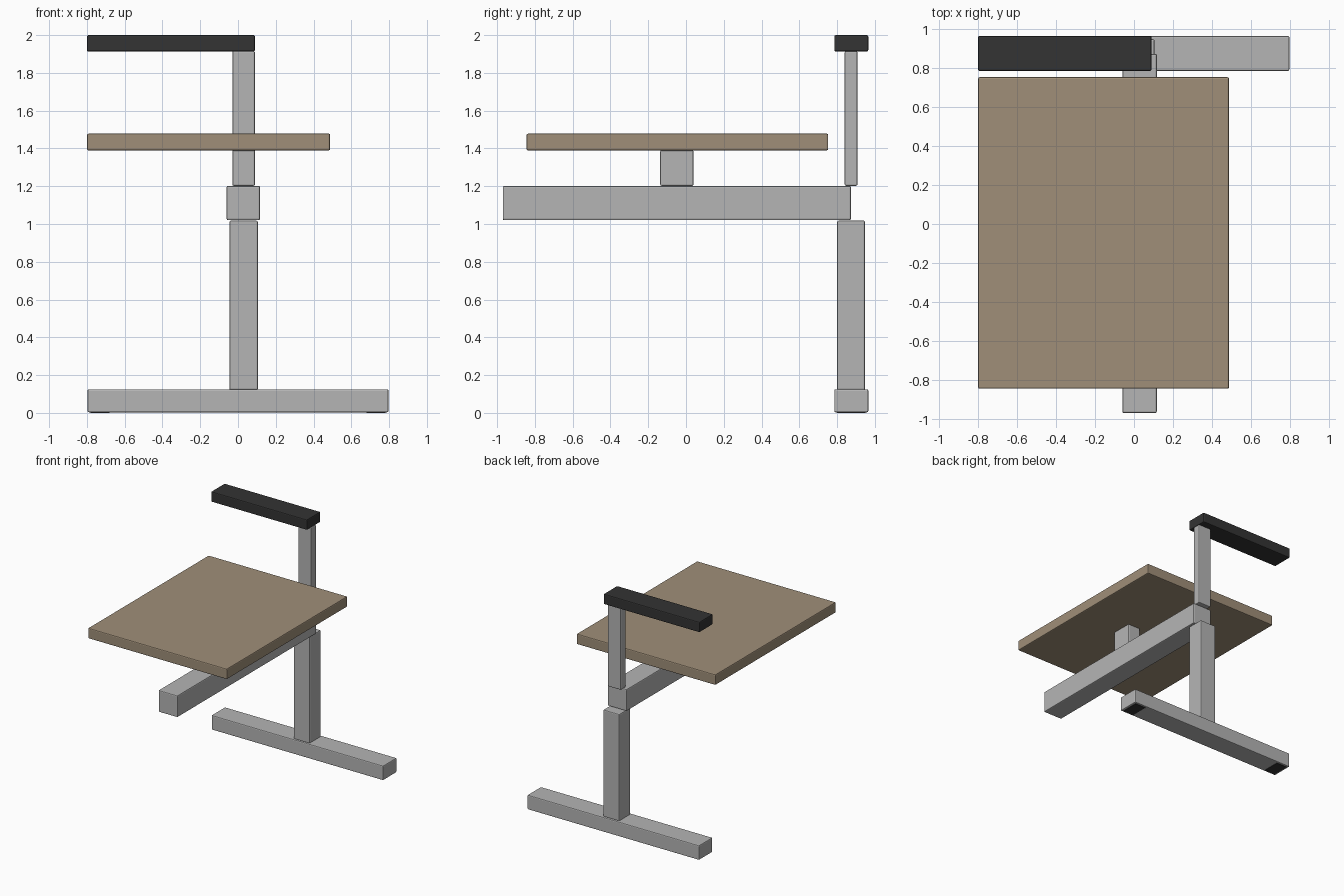
import bpy

if "Cube" in bpy.data.objects:
    bpy.data.objects.remove(bpy.data.objects["Cube"])


def material(name, color):
    m = bpy.data.materials.new(name)
    m.diffuse_color = (*color, 1.0)
    m.use_nodes = True
    m.node_tree.nodes["Principled BSDF"].inputs["Base Color"].default_value = m.diffuse_color
    return m


GREY = material("grey metal", (0.46, 0.46, 0.46))
WOOD = material("tan board", (0.35, 0.275, 0.19))
BLACK = material("black rubber", (0.033, 0.033, 0.033))


def box(name, x, y, z, mat, bevel=0.008):
    """Box between the given (min, max) ranges with softened edges."""
    lo, hi = zip(x, y, z)
    bpy.ops.mesh.primitive_cube_add(
        size=1, location=[(a + b) / 2 for a, b in zip(lo, hi)])
    ob = bpy.context.object
    ob.name = name
    ob.scale = [b - a for a, b in zip(lo, hi)]
    bpy.ops.object.transform_apply(location=False, rotation=False, scale=True)
    ob.data.materials.append(mat)
    if bevel:
        mod = ob.modifiers.new("soft edges", 'BEVEL')
        mod.width = bevel
        mod.segments = 2
    return ob


# Floor foot and lower column
box("base_foot", (-0.797, 0.797), (0.785, 0.965), (0.003, 0.125), GREY)
box("lower_column", (-0.045, 0.105), (0.80, 0.948), (0.12, 1.018), GREY)

# Thin dark pads under both ends of the foot
for side, x in (("left", -0.73), ("right", 0.73)):
    box(side + "_foot_pad", (x - 0.05, x + 0.05), (0.80, 0.95),
        (0.0, 0.006), BLACK, 0)

# Horizontal beam, with the post and the table support standing on it
box("support_beam", (-0.06, 0.117), (-0.97, 0.873), (1.02, 1.202), GREY)
box("upper_post", (-0.03, 0.09), (0.84, 0.908), (1.202, 1.915), GREY)
box("table_support", (-0.03, 0.09), (-0.137, 0.04), (1.202, 1.39), GREY)

# Table board and top bar
box("table_board", (-0.80, 0.488), (-0.845, 0.753), (1.39, 1.478), WOOD)
box("top_bar", (-0.80, 0.09), (0.785, 0.965), (1.913, 2.0), BLACK)
